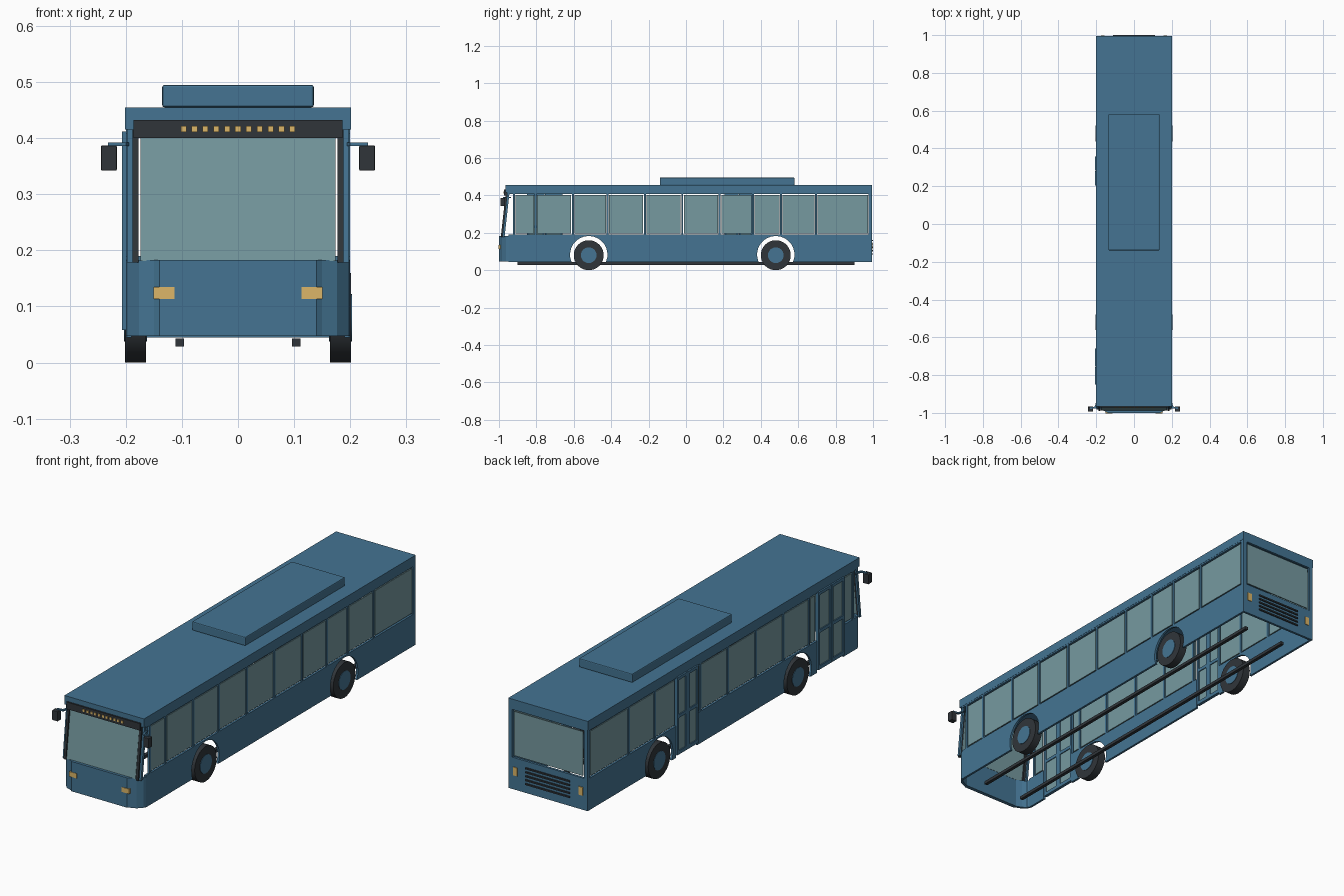
import bpy, bmesh, math
from mathutils import Matrix, Vector

if "Cube" in bpy.data.objects:
    bpy.data.objects.remove(bpy.data.objects["Cube"])


def material(name, rgb):
    m = bpy.data.materials.new(name)
    m.diffuse_color = (*rgb, 1)
    m.use_nodes = True
    m.node_tree.nodes["Principled BSDF"].inputs["Base Color"].default_value = m.diffuse_color
    return m


BLUE = material("blue_paint", (0.058, 0.175, 0.29))
GLASS = material("glass", (0.18, 0.32, 0.35))
DARK = material("dark_trim", (0.03, 0.036, 0.042))
GOLD = material("lamp_gold", (0.72, 0.47, 0.14))


def finish(name, bm, mat):
    bmesh.ops.recalc_face_normals(bm, faces=bm.faces)
    me = bpy.data.meshes.new(name)
    bm.to_mesh(me)
    bm.free()
    me.materials.append(mat)
    ob = bpy.data.objects.new(name, me)
    bpy.context.collection.objects.link(ob)
    return ob


def box(name, x, y, z, mat, bevel=0):
    """Box from (min, max) pairs."""
    bm = bmesh.new()
    c = [sum(r) / 2 for r in (x, y, z)]
    s = [abs(r[1] - r[0]) for r in (x, y, z)]
    bmesh.ops.create_cube(bm, size=1, matrix=Matrix.Translation(c) @ Matrix.Diagonal((*s, 1)))
    ob = finish(name, bm, mat)
    if bevel:
        b = ob.modifiers.new("bevel", 'BEVEL')
        b.width, b.segments = bevel, 2
    return ob


def prism(name, pts, axis, a, b, mat):
    """Extrude a profile: (y, z) points along x, or (x, y) points along z."""
    bm = bmesh.new()
    put = (lambda p: (a, *p)) if axis == 'x' else (lambda p: (*p, a))
    face = bm.faces.new([bm.verts.new(put(p)) for p in pts])
    out = bmesh.ops.extrude_face_region(bm, geom=[face])
    d = Vector((b - a, 0, 0)) if axis == 'x' else Vector((0, 0, b - a))
    bmesh.ops.translate(bm, vec=d, verts=[v for v in out["geom"] if isinstance(v, bmesh.types.BMVert)])
    return finish(name, bm, mat)


def wheel_disc(name, r, x0, x1, y, z, mat):
    bm = bmesh.new()
    bmesh.ops.create_cone(bm, cap_ends=True, segments=32, radius1=r, radius2=r, depth=abs(x1 - x0),
                          matrix=Matrix.Translation(((x0 + x1) / 2, y, z)) @ Matrix.Rotation(math.pi / 2, 4, 'Y'))
    ob = finish(name, bm, mat)
    for p in ob.data.polygons:
        p.use_smooth = len(p.vertices) == 4
    return ob


AXLES = (-0.52, 0.48)
DOORS = ((-0.85, -0.66), (0.205, 0.358))
Z0, SILL, HEAD = 0.045, 0.19, 0.408
FRONT, BACK = -0.95, 0.994


def skirt(name, s, y0, y1):
    """Lower side panel with wheel arches cut from its bottom edge."""
    pts = [(y0, SILL), (y0, Z0)]
    for c in AXLES:
        if y0 < c < y1:
            t0 = math.asin((Z0 - 0.083) / 0.1)
            for i in range(17):
                t = math.pi - t0 - (math.pi - 2 * t0) * i / 16
                pts.append((c + 0.1 * math.cos(t), 0.083 + 0.1 * math.sin(t)))
    pts += [(y1, Z0), (y1, SILL)]
    prism(name, pts, 'x', s * 0.19, s * 0.2, BLUE)


# Roof, upper rails and roof unit
box("roof", (-0.201, 0.201), (-0.965, 0.995), (0.415, 0.455), BLUE)
box("roof_unit", (-0.135, 0.135), (-0.14, 0.58), (0.455, 0.495), BLUE, 0.004)

# Sides: skirts, head rails, posts and panes
posts = [-0.92, -0.805, -0.605, -0.42, -0.22, -0.02, 0.18, 0.358, 0.508, 0.695, 0.982]
skirt("right_skirt", 1, FRONT, BACK)
for a, b in ((FRONT, -0.85), (-0.66, 0.205), (0.358, BACK)):
    skirt("left_skirt", -1, a, b)
for s in (1, -1):
    box("head_rail", (s * 0.19, s * 0.2), (FRONT, BACK), (HEAD, 0.416), BLUE)

    def in_door(y):
        return s < 0 and any(a - 0.003 < y < b + 0.003 for a, b in DOORS)
    for y in posts:
        if not in_door(y):
            box("window_post", (s * 0.19, s * 0.2), (y - 0.005, y + 0.005), (SILL, HEAD), BLUE)
    for a, b in zip(posts, posts[1:]):
        if s < 0:
            for d0, d1 in DOORS:
                if a < d0 < b:
                    b = d0 - 0.002
                elif a < d1 < b:
                    a = d1 + 0.002
        if not in_door((a + b) / 2):
            box("side_window", (s * 0.193, s * 0.198), (a + 0.009, b - 0.009), (0.197, 0.401), GLASS)

# Doors: two leaves, each framed with an upper and a lower pane
for d0, d1 in DOORS:
    mid = (d0 + d1) / 2
    for a, b in ((d0, mid - 0.001), (mid + 0.001, d1)):
        X = (-0.207, -0.193)
        for y in (a, b - 0.012):
            box("door_stile", X, (y, y + 0.012), (0.058, 0.412), BLUE)
        for z0, z1 in ((0.058, 0.075), (0.225, 0.24), (0.398, 0.412)):
            box("door_rail", X, (a + 0.012, b - 0.012), (z0, z1), BLUE)
        for z0, z1 in ((0.075, 0.225), (0.24, 0.398)):
            box("door_glass", (-0.202, -0.197), (a + 0.012, b - 0.012), (z0, z1), GLASS)

# Front: faceted lower shell, windscreen, pillars, sign
plan = [(0.2, FRONT), (0.196, -0.962), (0.176, -0.983), (0.15, -0.993)]
outer = plan + [(-x, y) for x, y in reversed(plan)]
inner = [(x * 0.95, y + (0.01 if abs(x) < 0.19 else 0)) for x, y in reversed(outer)]
prism("front_shell", outer + inner, 'z', Z0 + 0.002, 0.183, BLUE)
slope = [(-0.988, 0.181), (-0.982, 0.181), (-0.955, 0.402), (-0.961, 0.402)]
prism("windscreen", slope, 'x', -0.174, 0.174, GLASS)
pillar = [(-0.99, 0.178), (-0.978, 0.178), (-0.95, 0.43), (-0.962, 0.43)]
for s in (1, -1):
    prism("windscreen_pillar", pillar, 'x', s * 0.177, s * 0.188, DARK)
    prism("corner_pillar", [(y + 0.008, z) for y, z in pillar], 'x', s * 0.188, s * 0.198, BLUE)
    box("headlight", (s * 0.113, s * 0.151), (-0.997, -0.985), (0.113, 0.135), GOLD)
box("sign_box", (-0.186, 0.186), (-0.972, -0.945), (0.4, 0.432), DARK)
for i in range(11):
    x = -0.097 + i * 0.0194
    box("sign_lamp", (x - 0.005, x + 0.005), (-0.975, -0.97), (0.411, 0.422), GOLD)

# Back: lower panel, corner posts, head, window, grille, tail lights
box("back_panel", (-0.2, 0.2), (0.984, 0.995), (Z0, SILL), BLUE)
box("back_head", (-0.2, 0.2), (0.984, 0.995), (HEAD, 0.416), BLUE)
box("back_window", (-0.174, 0.174), (0.987, 0.992), (0.198, 0.4), GLASS)
for s in (1, -1):
    box("back_post", (s * 0.181, s * 0.2), (0.984, 0.995), (SILL, HEAD), BLUE)
    box("tail_light", (s * 0.155, s * 0.176), (0.99, 0.998), (0.11, 0.148), GOLD)
for i in range(5):
    z = 0.083 + i * 0.018
    box("grille_slat", (-0.112, 0.112), (0.99, 1.0), (z, z + 0.007), DARK)

for s in (1, -1):
    # Wheels
    for y in AXLES:
        wheel_disc("tyre", 0.08, s * 0.164, s * 0.201, y, 0.08, DARK)
        wheel_disc("hub", 0.042, s * 0.162, s * 0.203, y, 0.08, BLUE)
    # Chassis rails
    box("chassis_rail", (s * 0.096, s * 0.111), (-0.9, 0.9), (0.029, 0.043), DARK)
    # Mirrors on angled arms
    arm = [(s * 0.19, -0.945), (s * 0.2, -0.935), (s * 0.207, -0.967), (s * 0.232, -0.97),
           (s * 0.232, -0.979), (s * 0.2, -0.976)]
    prism("mirror_arm", arm, 'z', 0.386, 0.392, BLUE)
    box("mirror", (s * 0.216, s * 0.244), (-0.993, -0.967), (0.342, 0.387), DARK, 0.002)

# Centre nose facet reaching the foremost point
prism("front_nose", [(-0.15, -0.993), (-0.14, -1.0), (0.14, -1.0), (0.15, -0.993)], 'z', Z0 + 0.002, 0.183, BLUE)
for ob in bpy.data.objects:
    if ob.name.startswith("headlight"):
        ob.location.y = -0.005
